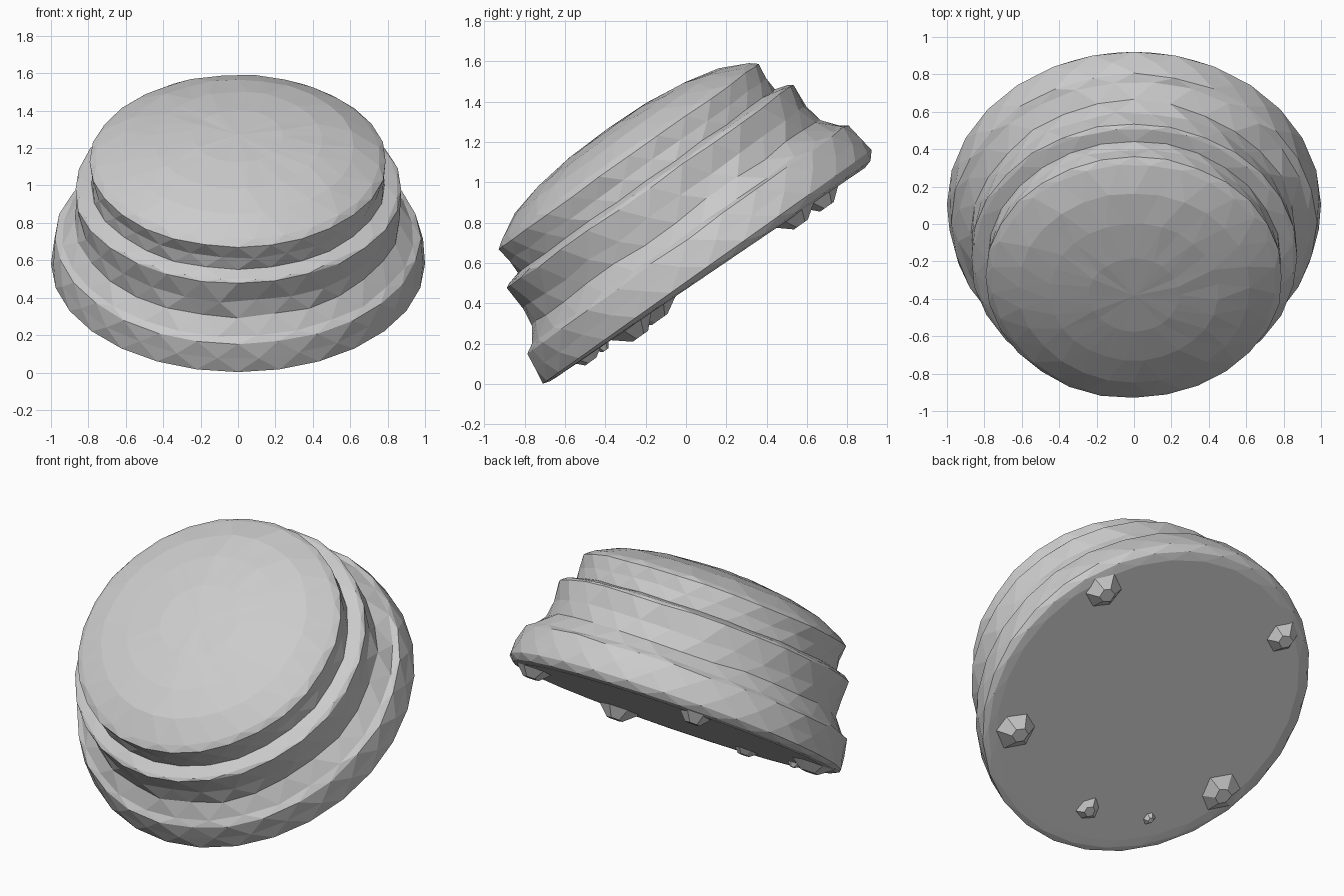
import bpy, bmesh, math, random
from mathutils import Matrix, Vector

if "Cube" in bpy.data.objects:
    bpy.data.objects.remove(bpy.data.objects["Cube"])

random.seed(4)
SEG = 28
# whole model leans towards the front: local z is the button's axis
TILT = Matrix.Translation((0, 0.11, 0.575)) @ Matrix.Rotation(math.radians(35.4), 4, 'X')


def finish(name, bm):
    bmesh.ops.recalc_face_normals(bm, faces=bm.faces)
    mesh = bpy.data.meshes.new(name)
    bm.to_mesh(mesh)
    bm.free()
    obj = bpy.data.objects.new(name, mesh)
    obj.matrix_world = TILT
    bpy.context.collection.objects.link(obj)
    return obj


# stepped button body: (radius, height, jitter, slope towards the back)
profile = [
    (0.92, -0.025, 0.000, -0.020), (0.97, -0.018, 0.0, -0.015),
    (1.00, 0.008, 0.000, 0), (0.992, 0.09, 0.004, 0),
    (0.975, 0.178, 0.006, 0), (0.94, 0.20, 0.006, 0),
    (0.87, 0.28, 0.010, 0), (0.86, 0.37, 0.010, 0),
    (0.873, 0.495, 0.005, 0), (0.855, 0.51, 0.003, 0),
    (0.785, 0.530, 0.004, 0), (0.782, 0.60, 0.006, 0),
    (0.793, 0.680, 0.005, 0), (0.76, 0.708, 0.004, 0),
    (0.62, 0.775, 0.004, 0), (0.45, 0.818, 0.003, 0),
    (0.24, 0.845, 0.002, 0),
]
bm = bmesh.new()
rings = []
for i, (r, h, j, slope) in enumerate(profile):
    ring = []
    for k in range(SEG):
        a = 2 * math.pi * (k + 0.5 * (i % 2)) / SEG
        rr = r + random.uniform(-j, j)
        ring.append(bm.verts.new((rr * math.cos(a), rr * math.sin(a),
                                  h + slope * math.sin(a) + random.uniform(-j, j))))
    rings.append(ring)

# staggered triangle bands between rings
for i in range(len(rings) - 1):
    lo, hi = rings[i], rings[i + 1]
    for k in range(SEG):
        n = (k + 1) % SEG
        if i % 2 == 0:
            bm.faces.new((lo[k], lo[n], hi[k]))
            bm.faces.new((lo[n], hi[n], hi[k]))
        else:
            bm.faces.new((lo[k], hi[n], hi[k]))
            bm.faces.new((lo[k], lo[n], hi[n]))

# flat underside and dome crown
bm.faces.new(rings[0][::-1])
crown = bm.verts.new((0, 0, 0.853))
for k in range(SEG):
    bm.faces.new((rings[-1][k], rings[-1][(k + 1) % SEG], crown))
finish("button_body", bm)

# rough low lumps under the base: (x, y, radius, depth)
lumps = [
    (0.68, 0.50, 0.13, 0.055), (-0.54, 0.66, 0.12, 0.055),
    (0.65, -0.47, 0.14, 0.065), (-0.77, -0.34, 0.14, 0.05),
    (-0.07, -0.74, 0.09, 0.03), (-0.46, -0.65, 0.05, 0.025),
]
for n, (x, y, r, d) in enumerate(lumps, 1):
    bm = bmesh.new()
    # shallow pyramid with its wide end sunk into the base
    bmesh.ops.create_cone(bm, cap_ends=True, segments=6, radius1=0.4 * r,
                          radius2=r, depth=d + 0.01)
    for v in bm.verts:
        v.co = Vector((x + v.co.x * random.uniform(0.75, 1.05),
                       y + v.co.y * random.uniform(0.75, 1.05),
                       v.co.z - 0.02 - 0.02 * y - d / 2))
    finish(f"underside_foot_{n}", bm)
